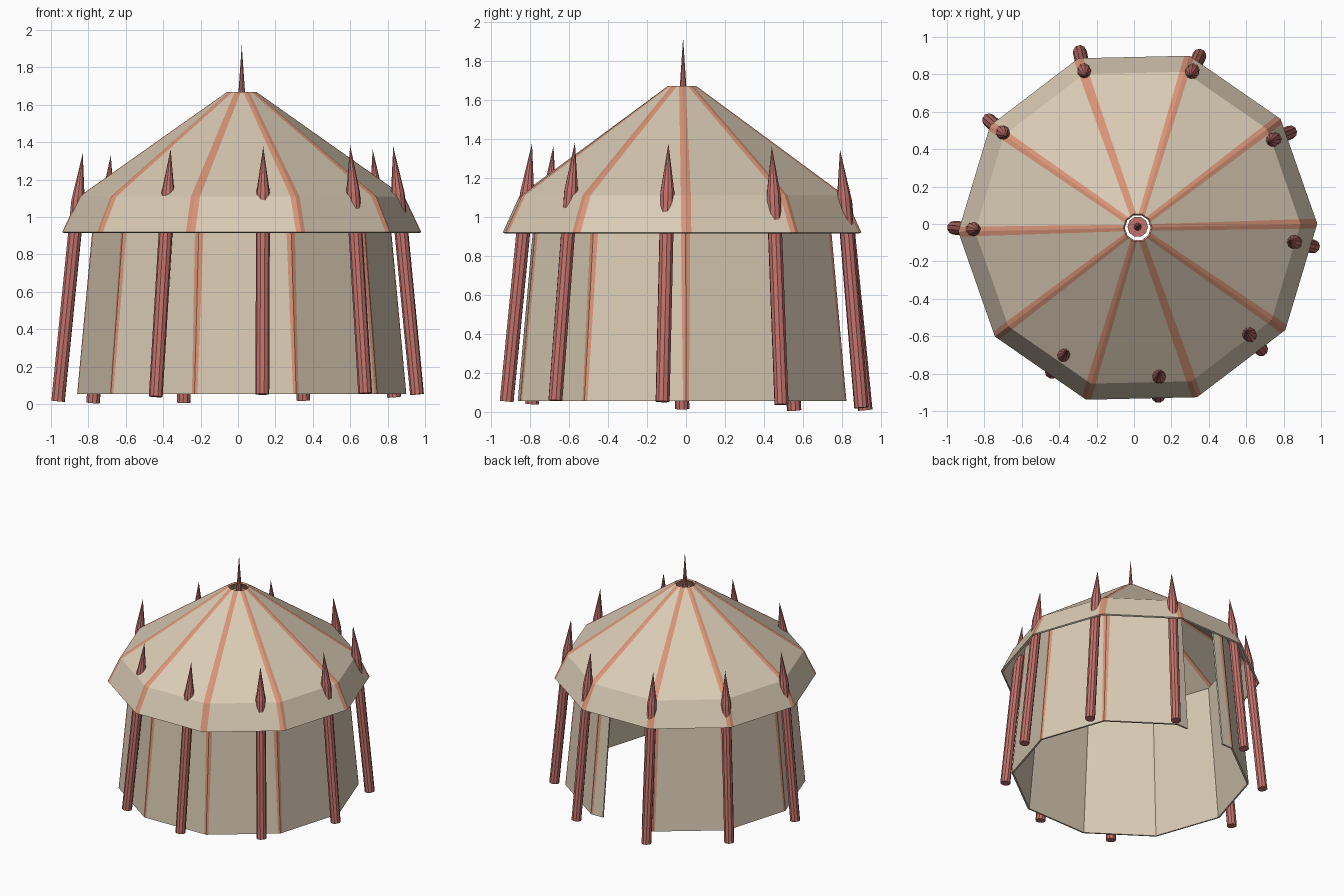
import bpy, bmesh, math
from mathutils import Vector

if "Cube" in bpy.data.objects:
    bpy.data.objects.remove(bpy.data.objects["Cube"])

CX, CY, SIDES, TURN = 0.02, -0.02, 10, math.radians(1.3)


def material(name, rgb):
    m = bpy.data.materials.new(name)
    m.diffuse_color = (*rgb, 1)
    m.use_nodes = True
    m.node_tree.nodes["Principled BSDF"].inputs["Base Color"].default_value = m.diffuse_color
    return m


cloth = material("cloth", (0.70, 0.60, 0.46))
stripe = material("stripe", (0.70, 0.30, 0.19))
wood = material("painted_wood", (0.55, 0.17, 0.15))


def add_object(name, bm, mats):
    bmesh.ops.recalc_face_normals(bm, faces=bm.faces)
    me = bpy.data.meshes.new(name)
    bm.to_mesh(me)
    bm.free()
    for m in mats:
        me.materials.append(m)
    ob = bpy.data.objects.new(name, me)
    bpy.context.collection.objects.link(ob)
    return ob


def ring_points(r, z, w, door):
    """Ten-sided ring with points at each corner and at the stripe edges (and door edges)."""
    pts = []
    corner = [Vector((CX + r * math.cos(TURN + k * math.tau / SIDES),
                      CY + r * math.sin(TURN + k * math.tau / SIDES), z)) for k in range(SIDES)]
    for k in range(SIDES):
        a, b = corner[k], corner[(k + 1) % SIDES]
        f = w / (b - a).length
        cuts = [0, f] + ([0.19, 0.82] if k == door else []) + [1 - f]
        pts += [a.lerp(b, c) for c in cuts]
    return pts


def cloth_shell(name, rings, thickness, door=None, plain_inside=False):
    bm = bmesh.new()
    loops = [[bm.verts.new(p) for p in ring_points(*ring, door)] for ring in rings]
    kinds = []  # 0 cloth, 1 stripe, None opening
    for k in range(SIDES):
        kinds += [1, 0, None, 0, 1] if k == door else [1, 0, 1]
    n = len(kinds)
    for low, high in zip(loops, loops[1:]):
        for i, kind in enumerate(kinds):
            if kind is None:
                continue
            j = (i + 1) % n
            bm.faces.new((low[i], low[j], high[j], high[i])).material_index = kind
    ob = add_object(name, bm, [cloth, stripe, cloth, cloth])
    # keep the normals pointing away from the middle
    if sum(p.normal.dot(p.center - Vector((CX, CY, 0.5))) for p in ob.data.polygons) < 0:
        ob.data.flip_normals()
    mod = ob.modifiers.new("thickness", 'SOLIDIFY')
    mod.thickness = thickness
    mod.offset = -1
    if plain_inside:
        mod.material_offset = 2
    return ob


def turned(name, base, tip, profile, sides):
    """Loft rings of (fraction along axis, radius) from base to tip, ending in a point."""
    base, tip = Vector(base), Vector(tip)
    turn = (tip - base).to_track_quat('Z', 'Y')
    bm = bmesh.new()
    loops = []
    for f, r in profile:
        c = base.lerp(tip, f)
        loops.append([bm.verts.new(c + turn @ Vector((r * math.cos(a), r * math.sin(a), 0)))
                      for a in (math.tau * i / sides for i in range(sides))])
    bm.faces.new(loops[0])
    for p, q in zip(loops, loops[1:]):
        for i in range(sides):
            j = (i + 1) % sides
            bm.faces.new((p[i], p[j], q[j], q[i]))
    point = bm.verts.new(tip)
    for i in range(sides):
        bm.faces.new((loops[-1][i], loops[-1][(i + 1) % sides], point))
    return add_object(name, bm, [wood])


# roof with drooping eave and smoke hole
cloth_shell("roof", [(0.96, 0.92, 0.027), (0.87, 1.11, 0.027), (0.077, 1.67, 0.018)], 0.013)

# wall, open at the back for the door
cloth_shell("wall", [(0.88, 0.055, 0.016), (0.80, 0.92, 0.025), (0.783, 1.12, 0.025)],
            0.013, door=2, plain_inside=True)

# leaning sharpened poles: foot x, y and tip x, y
poles = [(-0.29, 0.92, -0.26, 0.79), (0.35, 0.90, 0.30, 0.79), (0.835, 0.49, 0.72, 0.44),
         (0.957, -0.12, 0.83, -0.09), (0.68, -0.67, 0.60, -0.57), (0.13, -0.92, 0.135, -0.79),
         (-0.44, -0.79, -0.36, -0.68), (-0.962, -0.02, -0.83, -0.03), (-0.775, 0.555, -0.68, 0.47)]
for n, (fx, fy, tx, ty) in enumerate(poles, 1):
    z = 0.032 + 0.018 * fx - 0.02 * fy
    turned(f"pole_{n}", (fx, fy, z), (tx, ty, z + 1.325), [(0, 0.037), (0.81, 0.037)], 10)

# finial: small disc in the smoke hole with a spike
turned("finial", (CX, CY + 0.005, 1.60), (CX, CY + 0.005, 1.92),
       [(0, 0.055), (0.10, 0.055), (0.101, 0.02)], 10)
